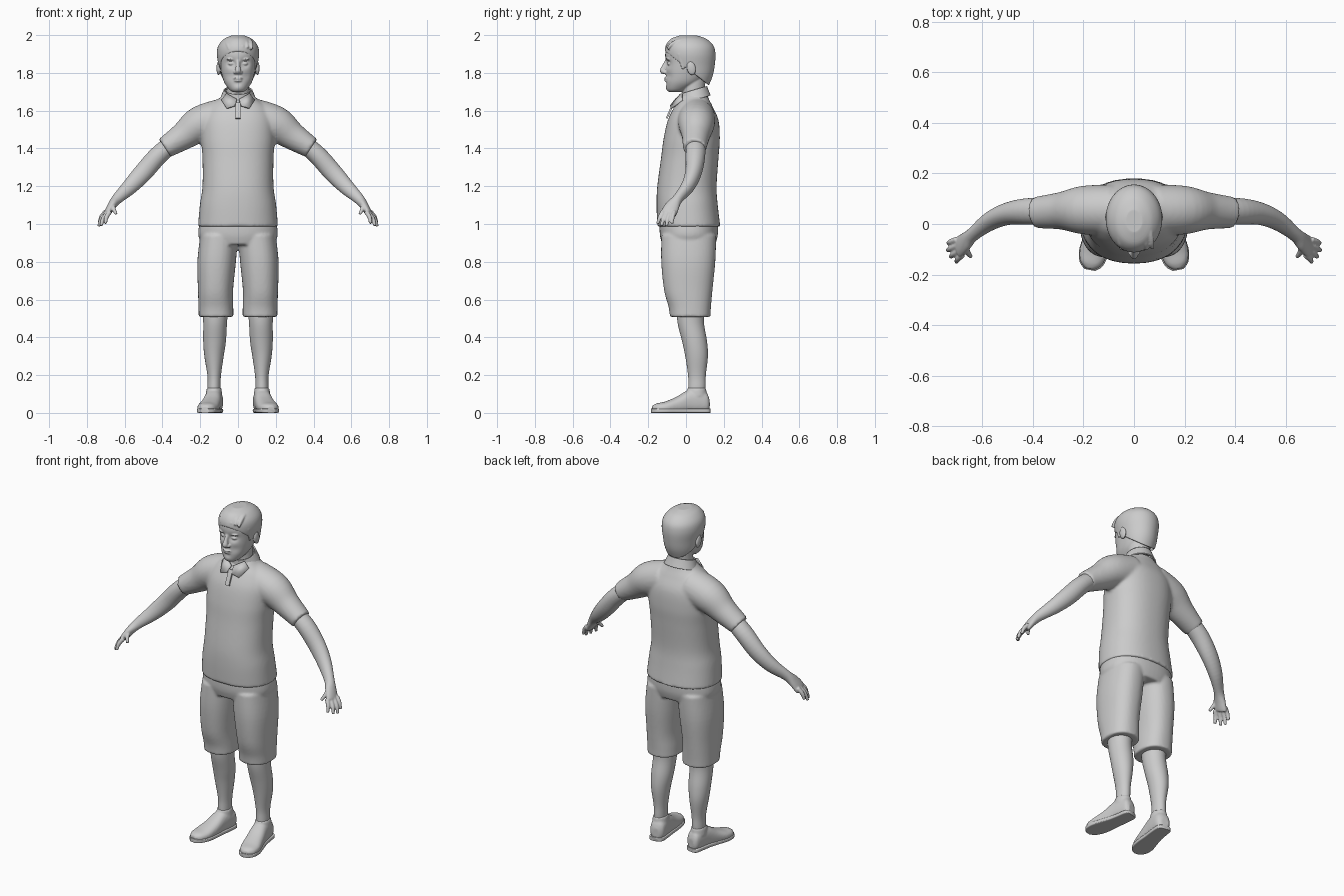
import bpy, bmesh, math
from mathutils import Vector, Matrix

grey = bpy.data.materials.new("plain_grey")
grey.diffuse_color = (0.6, 0.6, 0.6, 1)
X, Y, Z = Vector((1, 0, 0)), Vector((0, 1, 0)), Vector((0, 0, 1))


def spline(rows, steps):
    """Smooth interpolation through rows of numbers."""
    out = []
    for i in range(len(rows) - 1):
        p = [rows[max(0, min(len(rows) - 1, i + k))] for k in (-1, 0, 1, 2)]
        for s in range(steps):
            t = s / steps
            out.append([0.5 * (2 * b + (c - a) * t + (2 * a - 5 * b + 4 * c - d) * t * t
                               + (3 * b - a - 3 * c + d) * t ** 3) for a, b, c, d in zip(*p)])
    return out + [list(rows[-1])]


def loft(bm, rings, axis=Z, ref=X, power=2.0, n=40, steps=5, mirror=False, cap=True, floor=None):
    """Skin rings of (x, y, z, half width, half depth); axis=None follows the path."""
    rows = spline(rings, steps)
    for side in ((1, -1) if mirror else (1,)):
        loops = []
        for i, (x, y, z, a, b) in enumerate(rows):
            t = axis
            if t is None:
                t = Vector(rows[min(i + 1, len(rows) - 1)][:3]) - Vector(rows[max(i - 1, 0)][:3])
            t = t.normalized()
            u = (ref - t * ref.dot(t)).normalized()
            v = t.cross(u)
            loop = []
            for k in range(n):
                c, s = math.cos(math.tau * k / n), math.sin(math.tau * k / n)
                p = Vector((x, y, z)) + u * a * math.copysign(abs(c) ** (2 / power), c) \
                    + v * b * math.copysign(abs(s) ** (2 / power), s)
                if floor is not None:
                    p.z = max(p.z, floor)
                loop.append(bm.verts.new((p.x * side, p.y, p.z)))
            loops.append(loop)
        for l0, l1 in zip(loops, loops[1:]):
            for k in range(n):
                bm.faces.new((l0[k], l0[(k + 1) % n], l1[(k + 1) % n], l1[k]))
        if cap:
            bm.faces.new(loops[0][::-1])
            bm.faces.new(loops[-1])


def ball(bm, centre, size, mirror=False, tilt=0.0):
    for side in ((1, -1) if mirror else (1,)):
        m = Matrix.Translation((centre[0] * side, centre[1], centre[2])) \
            @ Matrix.Rotation(tilt, 4, 'X') @ Matrix.Diagonal((*size, 1))
        bmesh.ops.create_uvsphere(bm, u_segments=20, v_segments=12, radius=1, matrix=m)


def finish(name, bm, voxel=0, smooth=0, thick=0):
    bmesh.ops.recalc_face_normals(bm, faces=bm.faces[:])
    for f in bm.faces:
        f.smooth = True
    me = bpy.data.meshes.new(name)
    bm.to_mesh(me)
    bm.free()
    ob = bpy.data.objects.new(name, me)
    bpy.context.collection.objects.link(ob)
    me.materials.append(grey)
    if thick:
        m = ob.modifiers.new("thickness", 'SOLIDIFY')
        m.thickness, m.offset = thick, 0
    if voxel:
        m = ob.modifiers.new("blend", 'REMESH')
        m.mode, m.voxel_size, m.use_smooth_shade = 'VOXEL', voxel, True
    if smooth:
        m = ob.modifiers.new("soften", 'SMOOTH')
        m.factor, m.iterations = 0.5, smooth
    if not voxel:
        bpy.context.view_layer.objects.active = ob
        ob.select_set(True)
        bpy.ops.object.shade_smooth_by_angle(angle=math.radians(40))
        ob.select_set(False)
    return ob


# Shirt: body and sleeves blended into one surface
bm = bmesh.new()
loft(bm, [(0, .015, .985, .212, .167), (0, .006, 1.1, .202, .162), (0, .005, 1.2, .188, .157),
          (0, .02, 1.35, .188, .152), (0, .03, 1.45, .195, .149), (0, .038, 1.55, .19, .134),
          (0, .04, 1.62, .155, .102), (0, .042, 1.66, .105, .08), (0, .045, 1.69, .075, .065)],
     power=2.3, n=56)
loft(bm, [(.08, .055, 1.565, .1, .1), (.2, .055, 1.528, .096, .096), (.29, .052, 1.465, .074, .074),
          (.389, .045, 1.402, .062, .056)], axis=None, ref=Y, mirror=True)
finish("shirt", bm, .009, 5)

# Shirt collar: leaning band and two pointed flaps
bm = bmesh.new()
loft(bm, [(0, .045, 1.65, .094, .082), (0, .042, 1.68, .082, .074), (0, .038, 1.705, .072, .07)],
     cap=False)
for v in bm.verts:
    v.co.z += .3 * (v.co.y - .045) + .005
for s in (1, -1):
    pts = [(.006, -.055, 1.66), (.06, -.022, 1.69), (.088, -.02, 1.655), (.06, -.078, 1.612),
           (.018, -.082, 1.625)]
    bm.faces.new([bm.verts.new((x * s, y, z)) for x, y, z in pts])
finish("collar", bm, thick=.008)

# Button strip below the collar
bm = bmesh.new()
bmesh.ops.create_cube(bm, size=1, matrix=Matrix.Translation((0, -.084, 1.6))
                      @ Matrix.Rotation(-.42, 4, 'X') @ Matrix.Diagonal((.026, .01, .09, 1)))
finish("button_strip", bm)

# Shorts: hips and two wide legs
bm = bmesh.new()
loft(bm, [(0, .015, .89, .19, .14), (0, .015, .94, .21, .153), (0, .015, 1.0, .205, .155)],
     power=2.3, n=56)
loft(bm, [(.1, .015, .94, .1, .145), (.113, .012, .8, .102, .143), (.119, .012, .65, .093, .128),
          (.117, .02, .56, .092, .112), (.116, .022, .508, .092, .107)],
     power=2.3, mirror=True)
finish("shorts", bm, .008, 3)

# Bare lower legs
bm = bmesh.new()
loft(bm, [(.119, .025, .58, .07, .075), (.121, .025, .48, .063, .07), (.124, .045, .38, .06, .066),
          (.127, .056, .3, .051, .06), (.126, .058, .2, .036, .047), (.127, .058, .14, .034, .046),
          (.128, .055, .08, .034, .045)], mirror=True)
finish("lower_legs", bm)

# Shoes, splayed outwards, with ankle openings and flat soles
splay = Vector((.2, -1, 0))
bm = bmesh.new()
loft(bm, [(.118, .122, .045, .022, .03), (.119, .105, .055, .04, .055), (.125, .06, .062, .045, .066),
          (.133, .01, .058, .047, .062), (.145, -.05, .04, .052, .045), (.16, -.11, .028, .055, .032),
          (.17, -.155, .024, .043, .026), (.175, -.178, .022, .018, .016)],
     axis=splay, power=2.4, mirror=True, floor=.01)
loft(bm, [(.127, .058, .09, .044, .054), (.127, .057, .118, .041, .051), (.127, .057, .132, .038, .049)],
     mirror=True)
finish("shoes", bm, .006, 3)
bm = bmesh.new()
loft(bm, [(.118, .126, .0115, .022, .0115), (.12, .11, .0115, .042, .0115), (.127, .05, .0115, .046, .0115),
          (.135, 0, .0115, .048, .0115), (.147, -.06, .0115, .055, .0115), (.16, -.115, .0115, .058, .0115),
          (.17, -.16, .0115, .045, .0115), (.175, -.182, .0115, .02, .0115)],
     axis=splay, power=6, mirror=True)
finish("soles", bm)

# Arms with palms, fingers and thumbs
bm = bmesh.new()
loft(bm, [(.33, .05, 1.44, .05, .046), (.42, .05, 1.365, .052, .05), (.5, .04, 1.275, .044, .05),
          (.57, .01, 1.2, .036, .042), (.638, -.042, 1.135, .027, .029), (.667, -.07, 1.098, .037, .023),
          (.69, -.09, 1.06, .042, .018), (.695, -.095, 1.05, .036, .012)],
     axis=None, ref=Y, n=32, mirror=True)
for base, tip in (((.678, -.122, 1.065), (.702, -.15, 1.002)), ((.69, -.105, 1.06), (.725, -.13, .99)),
                  ((.698, -.085, 1.06), (.737, -.104, .988)), ((.7, -.062, 1.065), (.735, -.075, 1.003)),
                  ((.662, -.085, 1.105), (.644, -.13, 1.052))):
    b, t = Vector(base), Vector(tip)
    mid = (b + t) / 2 + Vector((.006, -.002, .003))
    loft(bm, [(*b, .0125, .0125), (*mid, .0115, .0115), (*t, .008, .008)], axis=None, ref=Y,
         n=12, mirror=True)
finish("arms", bm, .0042, 2)

# Head: skull and jaw with pressed-in eye sockets, then features and neck
bm = bmesh.new()
loft(bm, [(0, -.058, 1.698, .026, .03), (0, -.046, 1.713, .047, .054), (0, -.016, 1.75, .073, .09),
          (0, .003, 1.8, .088, .11), (0, .015, 1.85, .096, .122), (0, .018, 1.9, .1, .128),
          (0, .018, 1.94, .093, .118), (0, .015, 1.972, .065, .085), (0, .012, 1.988, .03, .04)],
     power=2.2, n=64, steps=8)
for x, z, r, push in ((.037, 1.85, .02, .016), (-.037, 1.85, .02, .016), (0, 1.74, .02, .006),
                      (0, 1.725, .02, -.007), (.045, 1.785, .022, .005), (-.045, 1.785, .022, .005)):
    for v in bm.verts:
        if v.co.y < 0:
            v.co.y += push * math.exp(-((v.co.x - x) ** 2 + (v.co.z - z) ** 2) / r ** 2)
loft(bm, [(0, -.098, 1.868, .01, .012), (0, -.112, 1.84, .011, .014), (0, -.122, 1.812, .016, .017),
          (0, -.115, 1.795, .014, .014)], n=20)
ball(bm, (.015, -.11, 1.803), (.01, .013, .009), True)             # nostrils
ball(bm, (.036, -.087, 1.849), (.016, .013, .009), True)           # eyes
ball(bm, (.038, -.093, 1.872), (.024, .013, .006), True)           # brows
ball(bm, (0, -.106, 1.771), (.026, .011, .005))                    # upper lip
ball(bm, (0, -.104, 1.759), (.022, .011, .006))                    # lower lip
ball(bm, (.103, .028, 1.825), (.011, .024, .038), True, .2)        # ears
loft(bm, [(0, .045, 1.64, .065, .06), (0, .04, 1.7, .06, .06), (0, .04, 1.78, .06, .065)])
finish("head", bm, .0042, 2)

# Hair: cap cut along a sloping hairline, with combed tufts
bm = bmesh.new()
loft(bm, [(0, .06, 1.71, .062, .05), (0, .04, 1.78, .09, .1), (0, .027, 1.84, .103, .125),
          (0, .022, 1.9, .112, .134), (0, .019, 1.945, .104, .126), (0, .014, 1.98, .074, .094),
          (0, .012, 1.998, .034, .045)], n=64, steps=6)
bmesh.ops.bisect_plane(bm, geom=bm.verts[:] + bm.edges[:] + bm.faces[:], plane_co=(0, -.12, 1.922),
                       plane_no=(0, .195, .25), clear_inner=True)
bmesh.ops.holes_fill(bm, edges=[e for e in bm.edges if e.is_boundary], sides=0)
for i in range(6):
    x = -.062 + i * .024
    top = 1.987 - 3.2 * x * x
    loft(bm, [(x, .04, top - .004, .007, .005), (x + .004, -.03, top - .004, .012, .009),
              (x + .01, -.075, top - .024, .013, .01), (x + .016, -.104 + 2 * x * x, top - .05, .006, .006)],
         axis=None, ref=X, n=12)
loft(bm, [(.088, -.03, 1.9, .015, .02), (.092, -.022, 1.86, .008, .014), (.091, -.015, 1.82, .005, .008)],
     n=16, mirror=True)                                            # sideburns
finish("hair", bm, .0045, 2)
